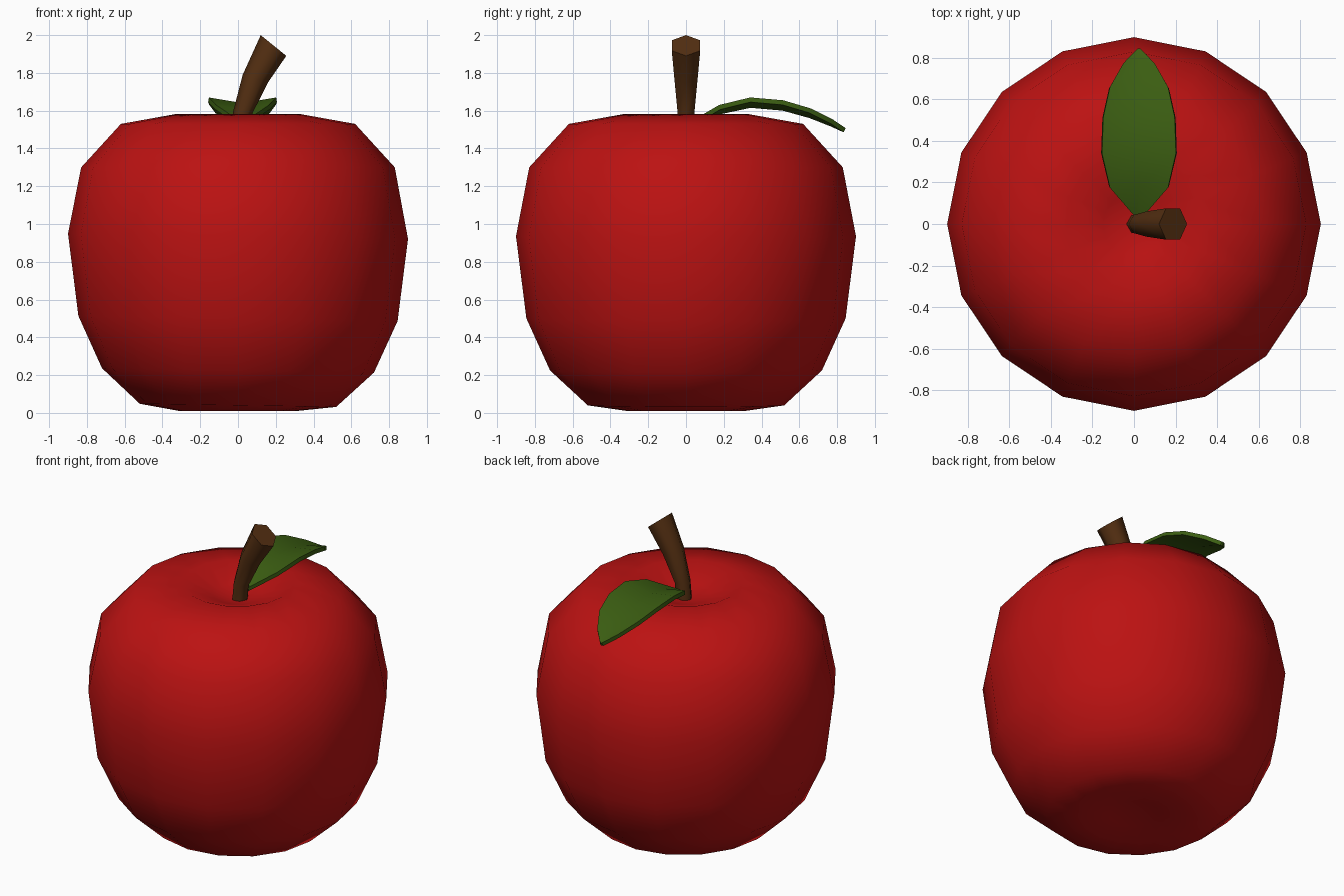
import bpy, bmesh, math
from mathutils import Vector

cube = bpy.data.objects.get("Cube")
if cube:
    bpy.data.objects.remove(cube, do_unlink=True)


def material(name, rgb):
    m = bpy.data.materials.new(name)
    m.use_nodes = True
    m.diffuse_color = (*rgb, 1)
    bsdf = m.node_tree.nodes["Principled BSDF"]
    bsdf.inputs["Base Color"].default_value = (*rgb, 1)
    bsdf.inputs["Roughness"].default_value = 0.8
    return m


def finish(bm, name, mat, angle):
    bmesh.ops.recalc_face_normals(bm, faces=bm.faces)
    mesh = bpy.data.meshes.new(name)
    bm.to_mesh(mesh)
    bm.free()
    mesh.materials.append(mat)
    ob = bpy.data.objects.new(name, mesh)
    bpy.context.collection.objects.link(ob)
    bpy.ops.object.select_all(action='DESELECT')
    ob.select_set(True)
    bpy.context.view_layer.objects.active = ob
    bpy.ops.object.shade_smooth_by_angle(angle=math.radians(angle))
    return ob


def bridge(bm, a, b):
    n = len(a)
    for i in range(n):
        j = (i + 1) % n
        bm.faces.new((a[i], a[j], b[j], b[i]))


red = material("apple red", (0.5, 0.006, 0.006))
brown = material("stem brown", (0.09, 0.029, 0.006))
green = material("leaf green", (0.044, 0.112, 0.006))

# Fruit body: sixteen-sided lathe, dimpled at both ends
SIDES = 16
profile = [(0.15, 0.03), (0.31, 0.01), (0.52, 0.04), (0.72, 0.225), (0.845, 0.5),
           (0.9, 0.935), (0.83, 1.3), (0.62, 1.53), (0.33, 1.582), (0.15, 1.51)]
bm = bmesh.new()
rings = []
for r, z in profile:
    ring = []
    for i in range(SIDES):
        a = math.tau * i / SIDES
        x = r * math.cos(a)
        # the lower half leans slightly to one side
        lean = 0.016 * x if 0.03 < z < 1.2 else 0
        ring.append(bm.verts.new((x, r * math.sin(a), z - lean)))
    rings.append(ring)
for a, b in zip(rings, rings[1:]):
    bridge(bm, a, b)
for ring, z in ((rings[0], 0.045), (rings[-1], 1.475)):
    pole = bm.verts.new((0, 0, z))
    for i in range(SIDES):
        bm.faces.new((ring[i], ring[(i + 1) % SIDES], pole))
finish(bm, "apple_body", red, 80)

# Stem: six-sided tube that bends and widens toward its cut end
stations = [(0.01, 1.44, 0.05, 2), (0.025, 1.59, 0.051, 6),
            (0.092, 1.77, 0.07, 17), (0.188, 1.945, 0.087, 39)]
bm = bmesh.new()
rings = []
for x, z, r, tilt in stations:
    t = math.radians(tilt)
    side = Vector((math.cos(t), 0, -math.sin(t)))
    rings.append([bm.verts.new(Vector((x, 0, z)) + side * r * math.cos(a)
                               + Vector((0, r * math.sin(a), 0)))
                  for a in (math.tau * i / 6 for i in range(6))])
for a, b in zip(rings, rings[1:]):
    bridge(bm, a, b)
bm.faces.new(rings[0])
bm.faces.new(rings[-1])
finish(bm, "stem", brown, 65)

# Leaf: arched blade folded along its midrib; y, half width, midrib z, edge lift
blade = [(0.03, 0.015, 1.545, 0.0), (0.175, 0.14, 1.605, 0.025),
         (0.34, 0.178, 1.64, 0.03), (0.515, 0.172, 1.625, 0.03),
         (0.66, 0.14, 1.585, 0.027), (0.775, 0.075, 1.54, 0.015),
         (0.845, 0.006, 1.508, 0.0)]
bm = bmesh.new()
rows = []
for y, w, z, lift in blade:
    rows.append([bm.verts.new((0.024 + s * w, y, z + abs(s) * lift)) for s in (-1, 0, 1)])
for a, b in zip(rows, rows[1:]):
    for i in range(2):
        bm.faces.new((a[i], a[i + 1], b[i + 1], b[i]))
leaf = finish(bm, "leaf", green, 40)
solid = leaf.modifiers.new("thickness", 'SOLIDIFY')
solid.thickness = 0.025
solid.offset = -1
bpy.ops.object.modifier_apply(modifier=solid.name)
bpy.ops.object.shade_smooth_by_angle(angle=math.radians(40))
